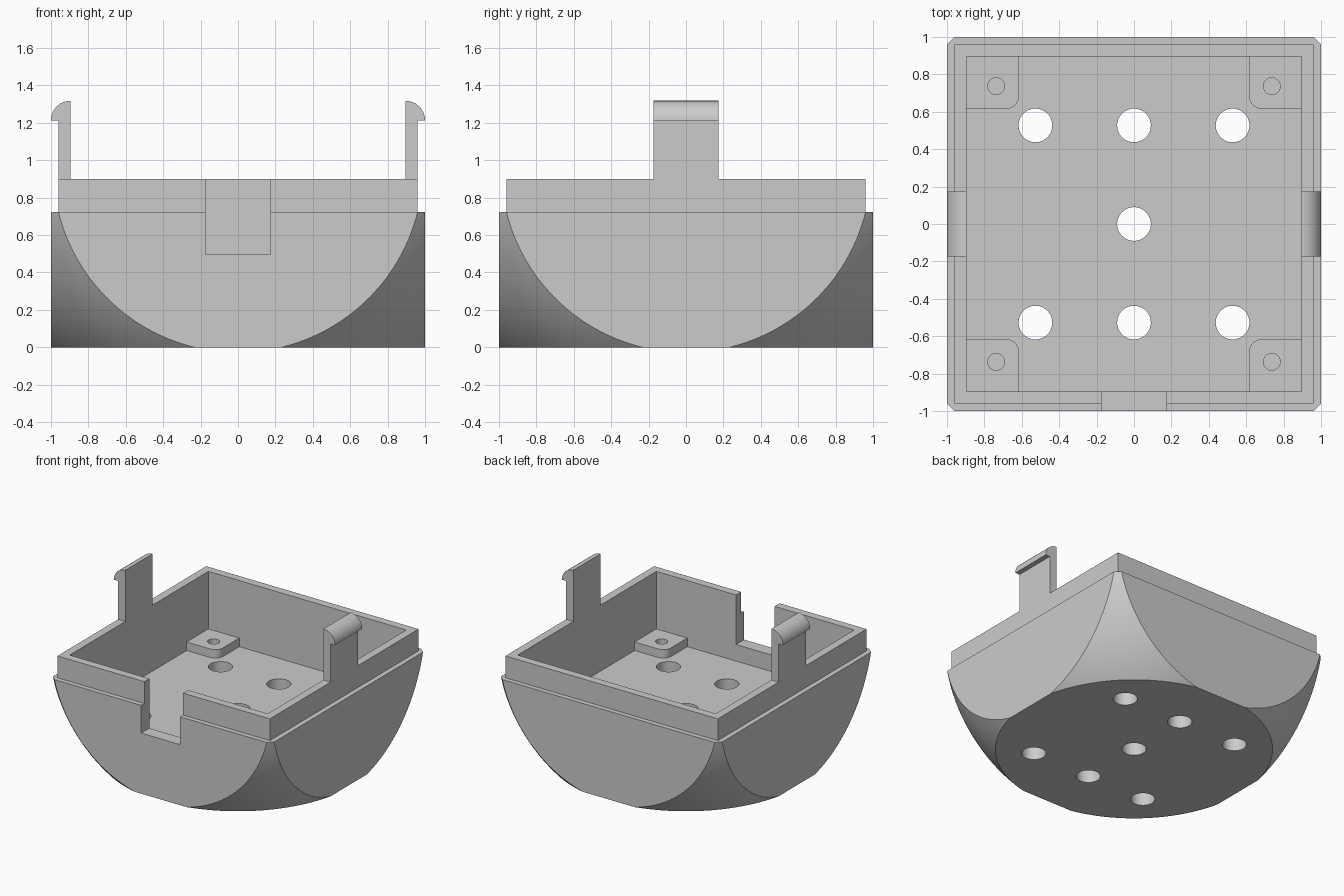
import bpy
import bmesh
from math import cos, sin, pi, radians

cube = bpy.data.objects.get("Cube")
if cube:
    bpy.data.objects.remove(cube, do_unlink=True)

grey = bpy.data.materials.new("light_grey")
grey.use_nodes = True
COLOUR = (0.6, 0.6, 0.6, 1)
grey.diffuse_color = COLOUR
grey.node_tree.nodes["Principled BSDF"].inputs["Base Color"].default_value = COLOUR

INNER, LIP, FLOOR, PAD_TOP, LEDGE, RIM = 0.895, 0.96, 0.36, 0.43, 0.722, 0.9


def finish(name, bm):
    bmesh.ops.recalc_face_normals(bm, faces=bm.faces)
    mesh = bpy.data.meshes.new(name)
    bm.to_mesh(mesh)
    bm.free()
    obj = bpy.data.objects.new(name, mesh)
    obj.data.materials.append(grey)
    bpy.context.collection.objects.link(obj)
    return obj


def prism(name, outline, low, high, along_y=False):
    """Extrude a 2D outline along z, or an xz outline along y."""
    bm = bmesh.new()
    place = (lambda a, b, t: (a, t, b)) if along_y else (lambda a, b, t: (a, b, t))
    face = bm.faces.new([bm.verts.new(place(a, b, low)) for a, b in outline])
    moved = bmesh.ops.extrude_face_region(bm, geom=[face])["geom"]
    shift = place(0, 0, high - low)
    bmesh.ops.translate(bm, vec=shift, verts=[v for v in moved if isinstance(v, bmesh.types.BMVert)])
    return finish(name, bm)


def box(name, x, y, z):
    return prism(name, [(x[0], y[0]), (x[1], y[0]), (x[1], y[1]), (x[0], y[1])], *z)


def arc(cx, cy, r, start, end, steps):
    angles = [radians(start + (end - start) * i / steps) for i in range(steps + 1)]
    return [(cx + r * cos(a), cy + r * sin(a)) for a in angles]


def cylinder(name, x, y, r, z):
    return prism(name, arc(x, y, r, 0, 352.5, 47), *z)


def combine(target, tool, operation):
    mod = target.modifiers.new("combine", "BOOLEAN")
    mod.operation, mod.object, mod.solver = operation, tool, "EXACT"
    bpy.context.view_layer.objects.active = target
    bpy.ops.object.modifier_apply(modifier=mod.name)
    bpy.data.objects.remove(tool, do_unlink=True)


# Square block rounded off by a large ball
shell = box("enclosure_base", (-1, 1), (-1, 1), (0, LEDGE))
bm = bmesh.new()
bmesh.ops.create_uvsphere(bm, u_segments=160, v_segments=80, radius=1.407)
bmesh.ops.translate(bm, vec=(0, 0, 0.962), verts=bm.verts)
combine(shell, finish("ball", bm), "INTERSECT")

# Raised lip, set in from the outer edge
combine(shell, box("lip", (-LIP, LIP), (-LIP, LIP), (LEDGE - 0.02, RIM)), "UNION")

# Snap clips with rounded outward hooks
for side in (-1, 1):
    hook = [(0.85, 0.8), (LIP, 0.8), (LIP, 1.213)] + arc(INNER, 1.213, 0.105, 0, 90, 16) + [(0.85, 1.318)]
    clip = prism("clip", [(side * x, z) for x, z in hook], -0.175, 0.175, along_y=True)
    combine(shell, clip, "UNION")

# Cavity: square above, leaving a round-cornered pad in each corner of the floor
combine(shell, box("cavity", (-INNER, INNER), (-INNER, INNER), (PAD_TOP, 2)), "DIFFERENCE")
PAD, R = 0.615, 0.07
quarter = [(INNER, PAD)] + arc(PAD + R, PAD + R, R, 270, 180, 8) + [(PAD, INNER)]
outline = []
for k in range(4):
    c, s = round(cos(k * pi / 2)), round(sin(k * pi / 2))
    outline += [(c * x - s * y, s * x + c * y) for x, y in quarter]
combine(shell, prism("floor_cavity", outline, FLOOR, 0.6), "DIFFERENCE")

# Cable notch in the front wall
combine(shell, box("notch", (-0.175, 0.175), (-1.2, -0.8), (0.495, 1.2)), "DIFFERENCE")

# Through holes in the floor and blind screw holes in the pads
for x, y in [(i * 0.527, j * 0.527) for i in (-1, 0, 1) for j in (-1, 1)] + [(0, 0)]:
    combine(shell, cylinder("floor_hole", x, y, 0.09, (-0.2, 0.5)), "DIFFERENCE")
for x in (-0.737, 0.737):
    for y in (-0.737, 0.737):
        combine(shell, cylinder("screw_hole", x, y, 0.045, (FLOOR, 0.5)), "DIFFERENCE")

# Smooth curved surfaces, crisp edges
bpy.ops.object.select_all(action="DESELECT")
shell.select_set(True)
bpy.context.view_layer.objects.active = shell
bpy.ops.object.shade_smooth_by_angle(angle=radians(20))
